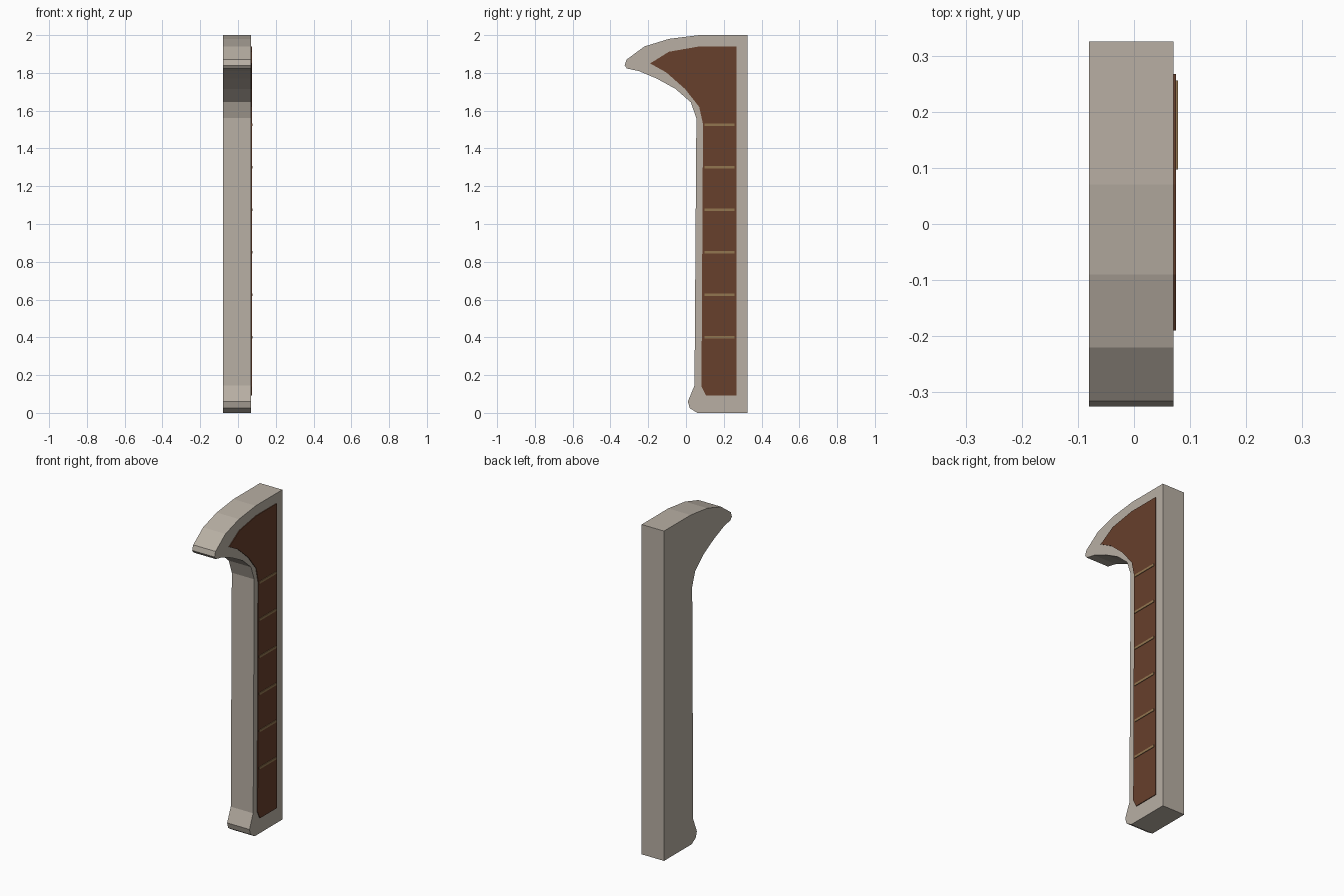
import bpy, bmesh

if "Cube" in bpy.data.objects:
    bpy.data.objects.remove(bpy.data.objects["Cube"])


def material(name, rgb):
    m = bpy.data.materials.new(name)
    m.diffuse_color = (*rgb, 1)
    m.use_nodes = True
    m.node_tree.nodes["Principled BSDF"].inputs["Base Color"].default_value = m.diffuse_color
    return m


def extrude_profile(name, points, x0, x1, mat):
    """Solid made from a (y, z) outline extruded along x."""
    bm = bmesh.new()
    face = bm.faces.new([bm.verts.new((x0, y, z)) for y, z in points])
    new = bmesh.ops.extrude_face_region(bm, geom=[face])["geom"]
    for v in new:
        if isinstance(v, bmesh.types.BMVert):
            v.co.x = x1
    bmesh.ops.recalc_face_normals(bm, faces=bm.faces)
    mesh = bpy.data.meshes.new(name)
    bm.to_mesh(mesh)
    bm.free()
    mesh.materials.append(mat)
    obj = bpy.data.objects.new(name, mesh)
    bpy.context.collection.objects.link(obj)
    return obj


stone = material("pale stone", (0.48, 0.43, 0.37))
brown = material("dark brown", (0.136, 0.05, 0.025))
tan = material("tan", (0.29, 0.18, 0.08))

# Post with hooked top and flared foot
extrude_profile("hooked_post", [
    (0.325, 0), (0.325, 2), (0.07, 2), (-0.09, 1.98), (-0.22, 1.94),
    (-0.315, 1.87), (-0.325, 1.84), (-0.313, 1.823), (-0.25, 1.81),
    (-0.155, 1.77), (-0.055, 1.715), (0.025, 1.645), (0.055, 1.56),
    (0.045, 0.145), (0.01, 0.06), (0.02, 0.025), (0.06, 0)],
    -0.08, 0.07, stone)

# Inlaid side panel following the post outline
extrude_profile("side_panel", [
    (0.267, 0.093), (0.267, 1.94), (0.07, 1.94), (-0.09, 1.912),
    (-0.19, 1.85), (-0.105, 1.803), (-0.005, 1.715), (0.07, 1.62),
    (0.09, 1.53), (0.082, 0.14), (0.105, 0.093)],
    0.068, 0.0745, brown)

# Evenly spaced cross strips on the panel
for i in range(6):
    z = 0.4 + 0.225 * i
    extrude_profile(f"cross_strip_{i + 1}", [
        (0.097, z - 0.007), (0.256, z - 0.007),
        (0.256, z + 0.007), (0.097, z + 0.007)],
        0.0705, 0.078, tan)
